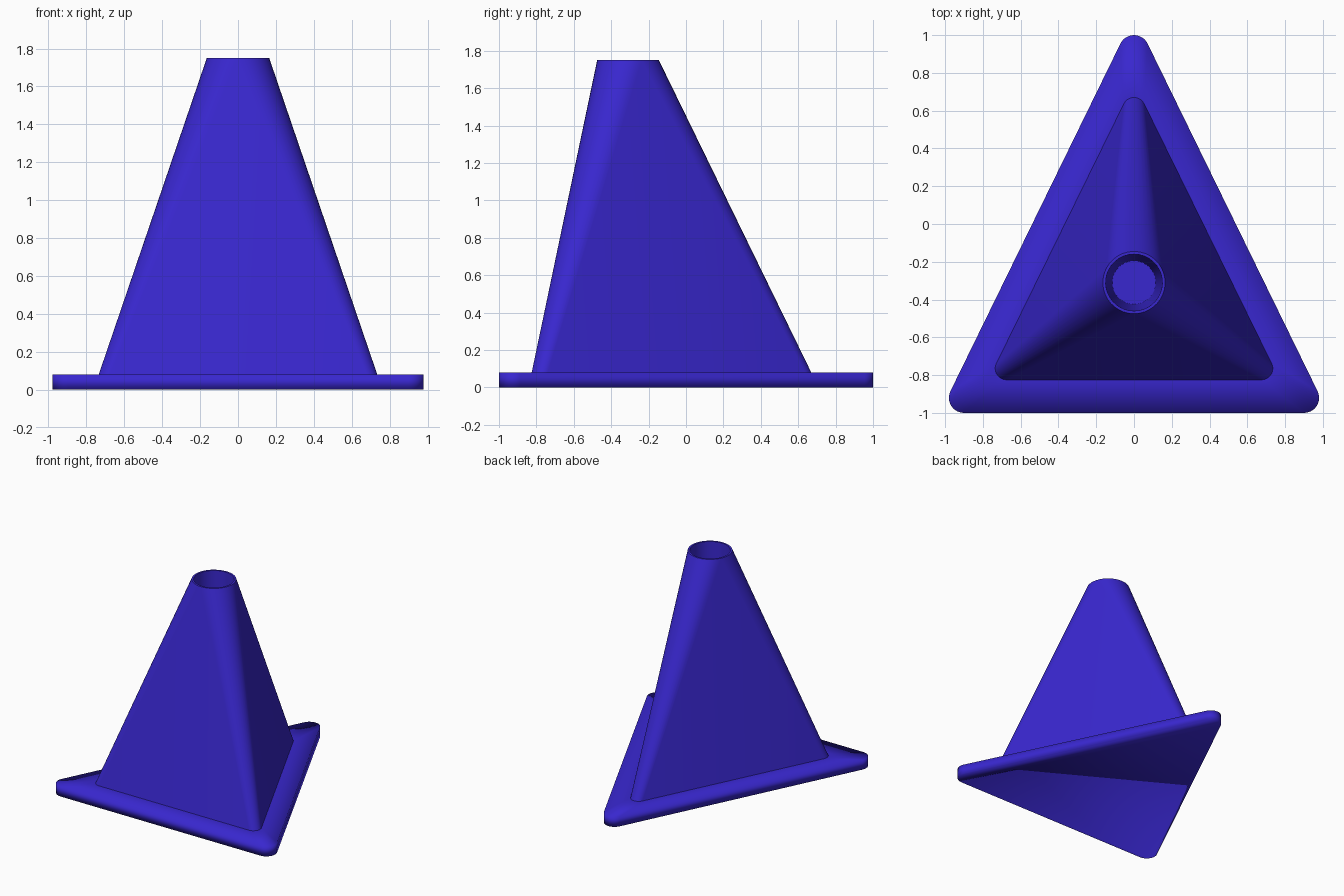
import bpy, bmesh, math

if "Cube" in bpy.data.objects:
    bpy.data.objects.remove(bpy.data.objects["Cube"])

blue = bpy.data.materials.new("blue_plastic")
blue.diffuse_color = (0.04, 0.02, 0.62, 1)
blue.use_nodes = True
blue.node_tree.nodes["Principled BSDF"].inputs["Base Color"].default_value = blue.diffuse_color

SEG = 12


def rounded_triangle(x, y_front, y_back, r, z):
    """Ring of points: a circle of radius r rolled around three centres."""
    tilt = math.radians(26)
    corners = [(x, y_front, -math.pi / 2, tilt),
               (0, y_back, tilt, math.pi - tilt),
               (-x, y_front, math.pi - tilt, 1.5 * math.pi)]
    ring = []
    for cx, cy, a0, a1 in corners:
        for i in range(SEG + 1):
            a = a0 + (a1 - a0) * i / SEG
            ring.append((cx + r * math.cos(a), cy + r * math.sin(a), z))
    return ring


def circle(r, z):
    return rounded_triangle(0, -0.31, -0.31, r, z)


def loft(name, rings, cap_first=False, cap_last=False, angle=180):
    bm = bmesh.new()
    loops = [[bm.verts.new(p) for p in ring] for ring in rings]
    n = len(loops[0])
    for a, b in zip(loops, loops[1:]):
        for i in range(n):
            j = (i + 1) % n
            bm.faces.new((a[i], a[j], b[j], b[i]))
    if cap_first:
        bm.faces.new(loops[0][::-1])
    if cap_last:
        bm.faces.new(loops[-1])
    bmesh.ops.remove_doubles(bm, verts=bm.verts, dist=1e-5)
    me = bpy.data.meshes.new(name)
    bm.to_mesh(me)
    bm.free()
    ob = bpy.data.objects.new(name, me)
    bpy.context.collection.objects.link(ob)
    me.materials.append(blue)
    bpy.ops.object.select_all(action='DESELECT')
    ob.select_set(True)
    bpy.context.view_layer.objects.active = ob
    if angle >= 180:
        bpy.ops.object.shade_smooth()
    else:
        bpy.ops.object.shade_smooth_by_angle(angle=math.radians(angle))
    return ob


# Flat triangular foot, open on top where the body stands
foot = (0.90, -0.92, 0.92, 0.08)
body = (0.675, -0.765, 0.61, 0.06)
loft("base_plate", [rounded_triangle(*foot, 0),
                    rounded_triangle(*foot, 0.08),
                    rounded_triangle(*body, 0.08)], cap_first=True)

# Tapered body from rounded triangle to round mouth, with a deep narrowing bore
loft("cone_body", [rounded_triangle(*body, 0.08),
                   circle(0.165, 1.75),
                   circle(0.15, 1.75),
                   circle(0.115, 0.02)], cap_last=True, angle=40)
